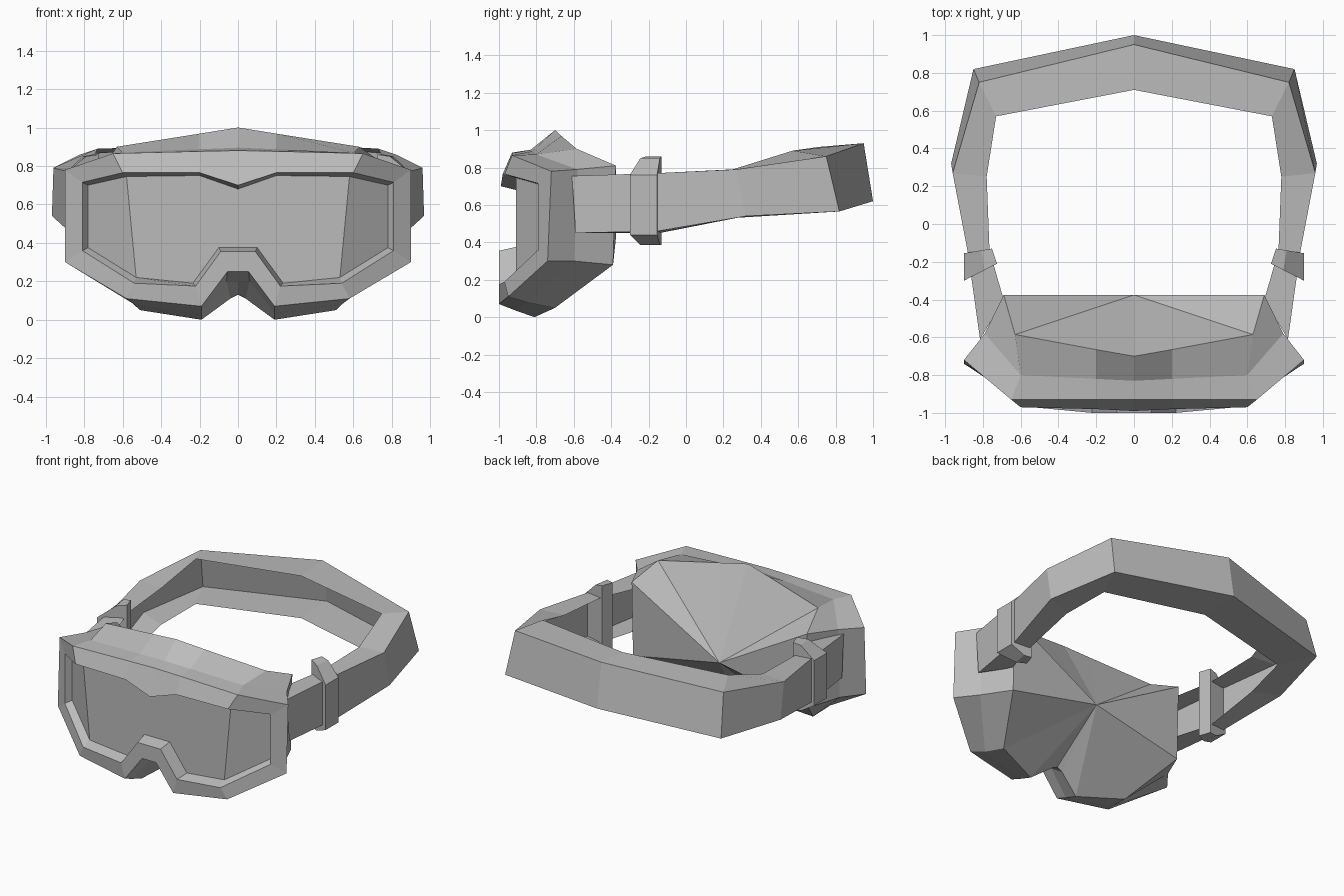
import bpy
import bmesh

cube = bpy.data.objects.get("Cube")
if cube:
    bpy.data.objects.remove(cube, do_unlink=True)

grey = bpy.data.materials.new("plain_grey")
grey.use_nodes = True
colour = (0.5, 0.5, 0.5, 1)
grey.diffuse_color = colour
grey.node_tree.nodes["Principled BSDF"].inputs["Base Color"].default_value = colour


def finish(name, bm, closed=True):
    if closed:
        bmesh.ops.recalc_face_normals(bm, faces=bm.faces)
    mesh = bpy.data.meshes.new(name)
    bm.to_mesh(mesh)
    bm.free()
    obj = bpy.data.objects.new(name, mesh)
    bpy.context.collection.objects.link(obj)
    mesh.materials.append(grey)
    return obj


def mirrored_ring(bm, half):
    """Closed ring from a half outline running from top centre to bottom centre."""
    points = half + [(-x, y, z) for x, y, z in half[-2:0:-1]]
    return [bm.verts.new(p) for p in points]


def bridge(bm, a, b, closed=True):
    n = len(a)
    for i in range(n if closed else n - 1):
        j = (i + 1) % n
        bm.faces.new((a[i], a[j], b[j], b[i]))


# Goggle body: rings from the back edge to the recessed lens edge
back = [(0, -.70, 1), (.2, -.665, .968), (.63, -.585, .9), (.69, -.375, .81),
        (.69, -.39, .28), (.51, -.7, .05), (.19, -.81, 0), (.04, -.77, .11), (0, -.77, .13)]
middle = [(0, -.83, .895), (.2, -.82, .887), (.6, -.8, .87), (.79, -.58, .79),
          (.79, -.6, .3), (.54, -.85, .08), (.19, -.91, .035), (.06, -.9, .2), (0, -.9, .2)]
front = [(0, -.93, .88), (.2, -.93, .876), (.65, -.93, .865), (.9, -.72, .78),
         (.9, -.74, .3), (.58, -.95, .11), (.19, -1, .07), (.055, -1, .25), (0, -1, .25)]
rim = [(0, -.99, .7), (.2, -.98, .765), (.6, -.97, .765), (.81, -.79, .715),
       (.81, -.79, .36), (.54, -.97, .19), (.22, -1, .175), (.09, -1, .355), (0, -1, .355)]
lens = [(0, -.91, .68), (.2, -.91, .75), (.58, -.91, .745), (.78, -.75, .7),
        (.78, -.75, .375), (.53, -.91, .22), (.235, -.91, .19), (.1, -.91, .375), (0, -.91, .375)]

bm = bmesh.new()
rings = [mirrored_ring(bm, half) for half in (back, middle, front, rim, lens)]
for a, b in zip(rings, rings[1:]):
    bridge(bm, a, b)
# Faceted closing fan at the back
hub = bm.verts.new((0, -.375, .42))
n = len(rings[0])
for i in range(n):
    bm.faces.new((rings[0][i], rings[0][(i + 1) % n], hub))
# Lens: flat middle and two angled sides
edge = rings[-1]
bm.faces.new(edge[2:6])
bm.faces.new(edge[11:15])
bm.faces.new(edge[:3] + edge[5:12] + edge[14:])
finish("goggle_body", bm)

# Strap: channel open towards the head (inner top, outer top, outer bottom, inner bottom)
stations = [
    [(.69, -.4, .75), (.815, -.61, .755), (.815, -.59, .45), (.69, -.4, .45)],
    [(.765, -.14, .77), (.88, -.15, .77), (.88, -.15, .46), (.765, -.14, .45)],
    [(.78, .25, .79), (.96, .27, .79), (.968, .32, .54), (.78, .25, .53)],
    [(.73, .57, .89), (.82, .75, .86), (.85, .82, .565), (.73, .57, .57)],
    [(0, .71, .91), (0, .95, .93), (0, 1, .62), (0, .71, .61)],
]
stations += [[(-x, y, z) for x, y, z in s] for s in stations[-2::-1]]
bm = bmesh.new()
loops = [[bm.verts.new(p) for p in s] for s in stations]
for a, b in zip(loops, loops[1:]):
    bridge(bm, a, b, closed=False)
finish("head_strap", bm, closed=False)

# Buckles: chamfered blocks wrapped around the strap on each side
section = [(.74, .86), (.8, .85), (.9, .76), (.9, .44), (.8, .385), (.74, .385)]
for name, side in (("left_buckle", 1), ("right_buckle", -1)):
    bm = bmesh.new()
    ends = []
    for outer_y, inner_y, shift in ((-.3, -.21, -.015), (-.155, -.13, .012)):
        ring = []
        for x, z in section:
            t = (x - .74) / .16
            ring.append(bm.verts.new((side * (x + shift * (1 - t)),
                                      inner_y + (outer_y - inner_y) * t, z)))
        ends.append(ring)
        bm.faces.new(ring)
    bridge(bm, *ends)
    finish(name, bm)
